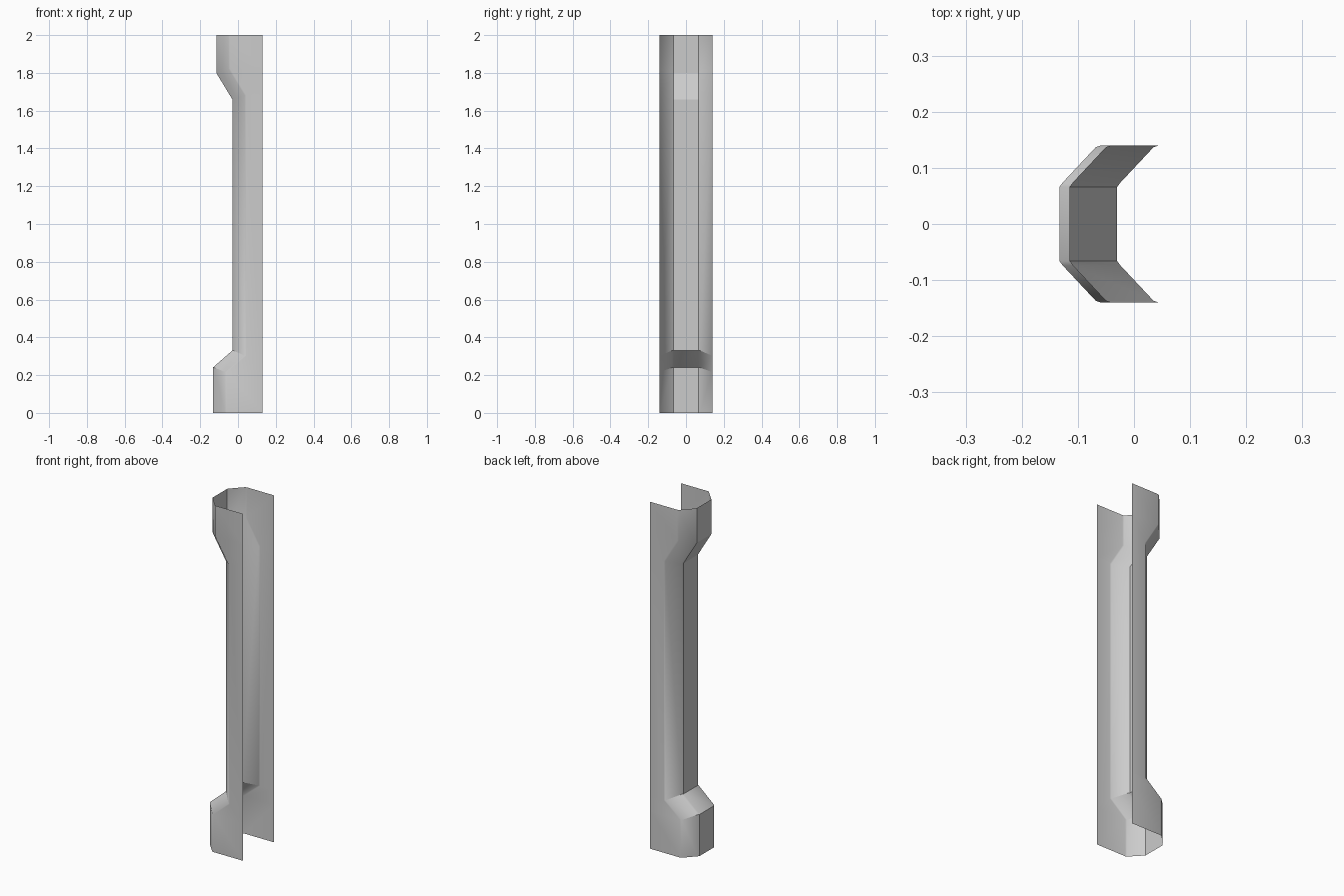
import bpy, bmesh

if "Cube" in bpy.data.objects:
    bpy.data.objects.remove(bpy.data.objects["Cube"])

# Stations along the height: z at front face, z at side corner, x of front face
STATIONS = [(0.0, 0.0, -0.133), (0.24, 0.217, -0.133), (0.33, 0.303, -0.03),
            (1.66, 1.682, -0.03), (1.80, 1.822, -0.115), (2.0, 2.0, -0.115)]
BACK_X, HALF_W, FACE_W, CHAMFER = 0.13, 0.14, 0.07, 0.07


def ring(zf, zc, xf):
    """Open channel cross-section with slightly softened corners."""
    xc = xf + CHAMFER
    half = [(xf, FACE_W - 0.004, zf), (xf + 0.006, FACE_W + 0.004, zf),
            (xc - 0.005, HALF_W - 0.003, zc), (xc + 0.004, HALF_W, zc),
            (BACK_X, HALF_W, zc)]
    return [(x, -y, z) for x, y, z in reversed(half)] + half


# Column casing: loft the open profile through the stations
bm = bmesh.new()
rings = [[bm.verts.new(p) for p in ring(*s)] for s in STATIONS]
for lo, hi in zip(rings, rings[1:]):
    for i in range(len(lo) - 1):
        bm.faces.new((lo[i], hi[i], hi[i + 1], lo[i + 1]))
bm.normal_update()
# Outer face must look towards -x
if sum(f.normal.x * f.calc_area() for f in bm.faces) > 0:
    bmesh.ops.reverse_faces(bm, faces=bm.faces[:])
mesh = bpy.data.meshes.new("column_casing")
bm.to_mesh(mesh)
bm.free()

casing = bpy.data.objects.new("column_casing", mesh)
bpy.context.collection.objects.link(casing)
bpy.context.view_layer.objects.active = casing
casing.select_set(True)
bpy.ops.object.shade_smooth_by_angle(angle=0.5)
